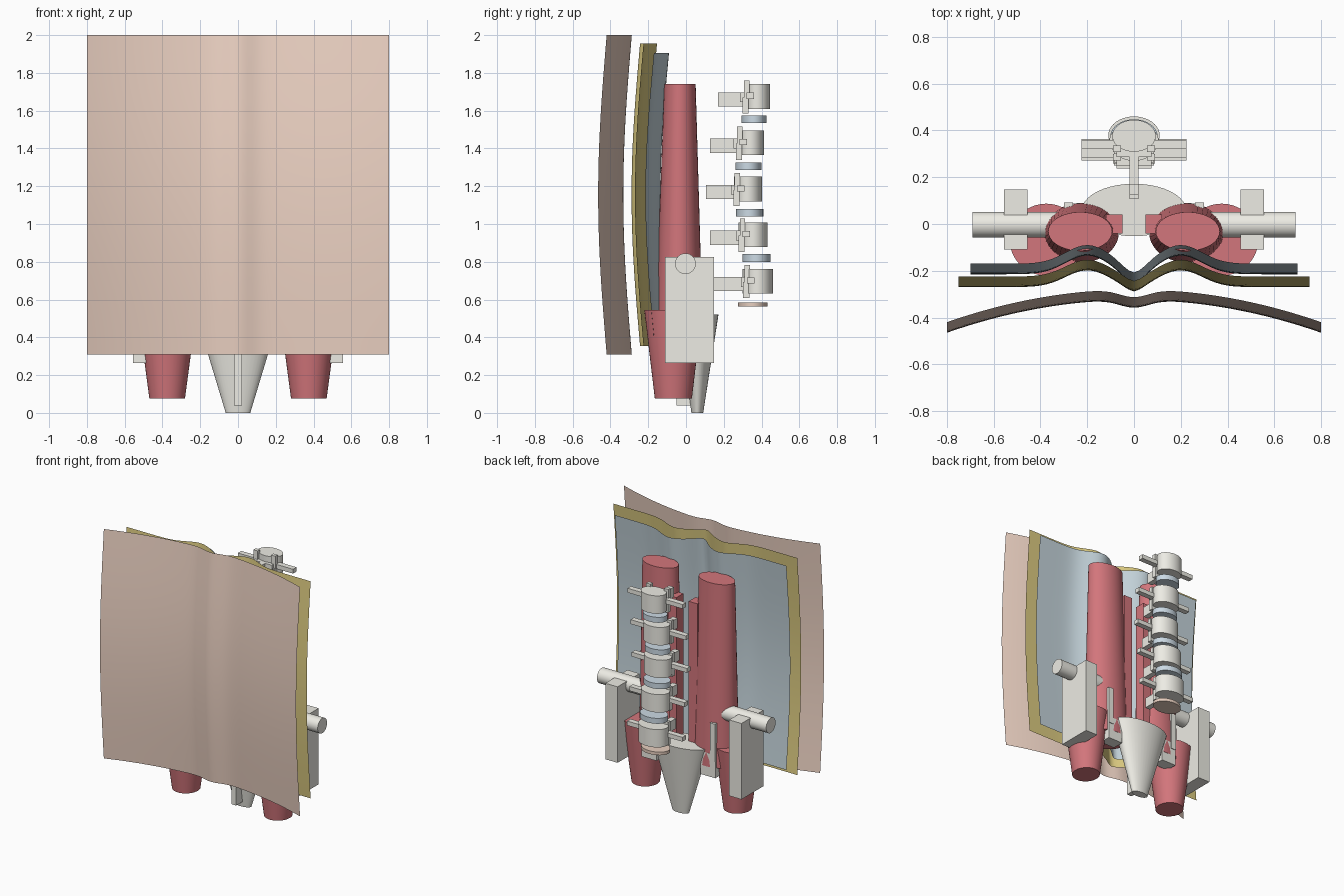
import bpy, bmesh, math
from math import exp, cos, sin, pi

if "Cube" in bpy.data.objects:
    bpy.data.objects.remove(bpy.data.objects["Cube"])


def material(name, rgb):
    m = bpy.data.materials.new(name)
    m.diffuse_color = (*rgb, 1)
    m.use_nodes = True
    m.node_tree.nodes["Principled BSDF"].inputs["Base Color"].default_value = m.diffuse_color
    return m


SKIN = material("skin", (0.85, 0.65, 0.55))
FAT = material("fat", (0.72, 0.60, 0.22))
FASCIA = material("fascia", (0.55, 0.65, 0.70))
MUSCLE = material("muscle", (0.65, 0.18, 0.20))
BONE = material("bone", (0.85, 0.84, 0.78))
DISC = material("disc", (0.60, 0.70, 0.78))
ENDPLATE = material("endplate", (0.80, 0.62, 0.52))
DIMPLE = material("dimple", (0.10, 0.45, 0.38))


def finish(name, bm, mat, smooth=None):
    bmesh.ops.recalc_face_normals(bm, faces=bm.faces)
    me = bpy.data.meshes.new(name)
    bm.to_mesh(me)
    bm.free()
    ob = bpy.data.objects.new(name, me)
    bpy.context.collection.objects.link(ob)
    me.materials.append(mat)
    if smooth:
        bpy.context.view_layer.objects.active = ob
        ob.select_set(True)
        bpy.ops.object.shade_smooth_by_angle(angle=math.radians(smooth))
        ob.select_set(False)
    return ob


def box(name, x, y, z, mat=BONE):
    """Box from (min, max) pairs."""
    bm = bmesh.new()
    bmesh.ops.create_cube(bm, size=1)
    for v in bm.verts:
        v.co = [(a + b) / 2 + c * (b - a) for (a, b), c in zip((x, y, z), v.co)]
    return finish(name, bm, mat)


def frustum(name, bottom, top, mat, n=40):
    """Elliptic column; each end is (x, y, z, rx, ry)."""
    bm = bmesh.new()
    rings = [[bm.verts.new((x + rx * cos(2 * pi * i / n), y + ry * sin(2 * pi * i / n), z))
              for i in range(n)] for x, y, z, rx, ry in (bottom, top)]
    for ring in rings:
        bm.faces.new(ring)
    a, b = rings
    for i in range(n):
        j = (i + 1) % n
        bm.faces.new((a[i], a[j], b[j], b[i]))
    return finish(name, bm, mat, 35)


def sheet(name, half, z0, z1, depth, mat, nx=64, nz=24):
    """Thin tissue layer following depth(x), bowed forward at mid height."""
    bm = bmesh.new()
    grid = []
    for k in range(nz + 1):
        t = k / nz
        grid.append([])
        for i in range(nx + 1):
            x = half * (2 * i / nx - 1)
            y = depth(abs(x)) - 0.045 * sin(pi * t)
            grid[k].append(bm.verts.new((x, y, z0 + t * (z1 - z0))))
    for k in range(nz):
        for i in range(nx):
            bm.faces.new((grid[k][i], grid[k][i + 1], grid[k + 1][i + 1], grid[k + 1][i]))
    return finish(name, bm, mat, 60)


def ridge(x):
    return exp(-((x - 0.2) / 0.13) ** 2)


# Tissue layers
sheet("skin_layer", 0.80, 0.31, 2.0,
      lambda x: -0.28 - 0.14 * (x / 0.8) ** 2 - 0.033 * exp(-(x / 0.09) ** 2), SKIN)
sheet("fat_layer", 0.75, 0.355, 1.955,
      lambda x: -0.225 + 0.072 * ridge(x) - 0.025 * exp(-(x / 0.06) ** 2), FAT)
sheet("fascia_layer", 0.70, 0.40, 1.905,
      lambda x: -0.17 + 0.08 * ridge(x) - 0.045 * exp(-(x / 0.07) ** 2), FASCIA)

# Vertebrae: (body centre y, body centre z), top to bottom
spine = [(0.377, 1.675), (0.341, 1.43), (0.328, 1.185), (0.355, 0.943), (0.38, 0.697)]
for i, (c, z) in enumerate(spine):
    n = f"vertebra_{i + 1}"
    ry = 0.068 + 0.003 * i
    rx = ry * 1.37
    frustum(n + "_body", (0, c, z - 0.066, rx, ry), (0, c, z + 0.066, rx, ry), BONE)
    box(n + "_spinous_process", (-0.02, 0.02), (c - 0.207 - 0.007 * i, c - 0.06),
        (z - 0.053, z + 0.022))
    box(n + "_lamina", (-0.075, 0.075), (c - 0.09, c - 0.05), (z - 0.03, z + 0.022))
    for s, side in ((1, "left"), (-1, "right")):
        def span(a, b):
            return tuple(sorted((s * a, s * b)))
        box(f"{n}_transverse_process_{side}", span(0.05, 0.225), (c - 0.057, c - 0.017),
            (z - 0.012, z + 0.02))
        box(f"{n}_upper_facet_{side}", span(0.055, 0.09), (c - 0.07, c - 0.042),
            (z - 0.01, z + 0.085))
        box(f"{n}_lower_facet_{side}", span(0.05, 0.085), (c - 0.077, c - 0.045),
            (z - 0.09, z - 0.005))

# Discs and the lowest endplate: (y, z bottom, z top, y radius)
discs = [(0.36, 1.535, 1.575, 0.066), (0.33, 1.285, 1.325, 0.069), (0.337, 1.04, 1.08, 0.072),
         (0.373, 0.80, 0.84, 0.075), (0.353, 0.562, 0.585, 0.078)]
for i, (y, z0, z1, ry) in enumerate(discs):
    frustum(f"disc_{i + 1}", (0, y, z0, ry * 1.35, ry), (0, y, z1, ry * 1.35, ry),
            ENDPLATE if i == 4 else DISC)

# Sacrum
frustum("sacrum", (0, 0.06, 0, 0.065, 0.031), (0, 0.06, 0.52, 0.222, 0.112), BONE)
box("sacral_crest", (-0.02, 0.02), (-0.05, 0.03), (0.04, 0.40))

# Paired muscles and pelvis parts
for s, side in ((1, "left"), (-1, "right")):
    def span(a, b):
        return tuple(sorted((s * a, s * b)))
    frustum("long_back_muscle_" + side, (s * 0.225, -0.037, 0.40, 0.16, 0.127),
            (s * 0.23, -0.032, 1.74, 0.137, 0.083), MUSCLE)
    box("deep_back_muscle_" + side, span(0.05, 0.12), (-0.04, 0.04), (0.48, 1.55), MUSCLE)
    frustum("gluteal_muscle_" + side, (s * 0.375, -0.067, 0.075, 0.094, 0.098),
            (s * 0.375, -0.067, 0.545, 0.157, 0.154), MUSCLE)
    box("hip_blade_" + side, span(0.455, 0.555), (-0.11, 0.147), (0.265, 0.825))
    box("sacral_joint_" + side, span(0.18, 0.30), (0.0, 0.087), (0.33, 0.50))
    box("hip_spine_" + side, span(0.26, 0.30), (0.0, 0.092), (0.45, 0.73))
    # Hip crest: a rod lying along x
    rod = frustum("hip_crest_" + side, (0, 0, -0.19, 0.055, 0.055), (0, 0, 0.19, 0.055, 0.055), BONE)
    rod.rotation_euler = (0, pi / 2, 0)
    rod.location = (s * 0.50, -0.003, 0.79)
    # Dimple between fascia and fat
    bm = bmesh.new()
    bmesh.ops.create_uvsphere(bm, u_segments=24, v_segments=12, radius=1)
    for v in bm.verts:
        v.co = (s * 0.21 + v.co.x * 0.05, -0.18 + v.co.y * 0.02, 0.65 + v.co.z * 0.05)
    finish("dimple_" + side, bm, DIMPLE, 60)
